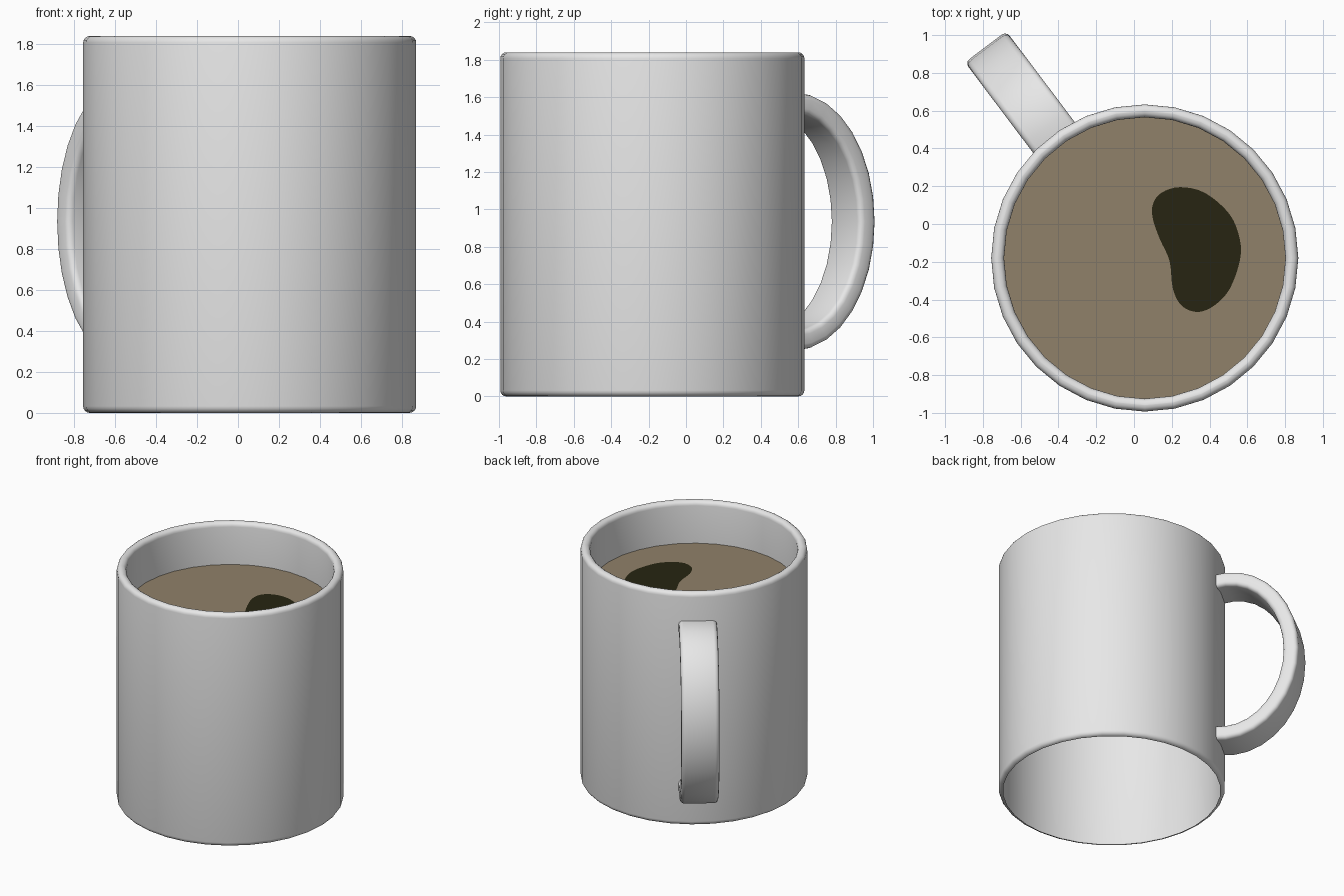
import bpy, math
from mathutils import Vector

if "Cube" in bpy.data.objects:
    bpy.data.objects.remove(bpy.data.objects["Cube"])

CX, CY, R, RI, H = 0.057, -0.18, 0.813, 0.745, 1.84
LEVEL, SEG = 1.51, 32


def material(name, rgb):
    m = bpy.data.materials.new(name)
    m.diffuse_color = (*rgb, 1)
    m.use_nodes = True
    m.node_tree.nodes["Principled BSDF"].inputs["Base Color"].default_value = m.diffuse_color
    return m


def build(name, verts, faces, mat, smooth=True):
    me = bpy.data.meshes.new(name)
    me.from_pydata(verts, [], faces)
    me.materials.append(mat)
    ob = bpy.data.objects.new(name, me)
    bpy.context.collection.objects.link(ob)
    if smooth:
        bpy.ops.object.select_all(action='DESELECT')
        ob.select_set(True)
        bpy.context.view_layer.objects.active = ob
        bpy.ops.object.shade_smooth_by_angle(angle=math.radians(50))
    return ob


def arc(cx, cz, r, a0, a1, n=4):
    return [(cx + r * math.cos(math.radians(a0 + (a1 - a0) * i / n)),
             cz + r * math.sin(math.radians(a0 + (a1 - a0) * i / n))) for i in range(n + 1)]


ceramic = material("grey ceramic", (0.8, 0.8, 0.8))
coffee = material("milky coffee", (0.28, 0.22, 0.143))
dark = material("dark coffee", (0.02, 0.018, 0.006))

# Cup wall: open underside, rounded foot and rim, inner wall down to the drink
b = 0.033
profile = (arc(R - b, b, b, -90, 0) + arc(R - b, H - b, b, 0, 90)
           + arc(RI + b, H - b, b, 90, 180) + [(RI, LEVEL - 0.02)])
verts, faces = [], []
n = len(profile)
for s in range(SEG):
    a = 2 * math.pi * s / SEG
    verts += [(CX + r * math.cos(a), CY + r * math.sin(a), z) for r, z in profile]
for s in range(SEG):
    t = (s + 1) % SEG
    faces += [(s * n + i, t * n + i, t * n + i + 1, s * n + i + 1) for i in range(n - 1)]
build("cup", verts, faces, ceramic)

# Drink surface
ring = [(CX + RI * math.cos(2 * math.pi * s / SEG),
         CY + RI * math.sin(2 * math.pi * s / SEG), LEVEL) for s in range(SEG)]
build("drink", ring, [tuple(range(SEG))], coffee, False)

# Dark swirl: smooth closed outline lying just above the drink
pts = [Vector(p) for p in (
    (.10, .105), (.145, .165), (.243, .195), (.375, .165), (.505, .053), (.56, -.08),
    (.56, -.195), (.507, -.343), (.427, -.430), (.338, -.466), (.253, -.433),
    (.206, -.343), (.188, -.195), (.137, -.08), (.10, .026))]
pts.reverse()
outline = []
for i in range(len(pts)):
    p0, p1, p2, p3 = (pts[(i + k) % len(pts)] for k in (-1, 0, 1, 2))
    for k in range(4):
        t = k / 4
        q = 0.5 * (2 * p1 + (p2 - p0) * t + (2 * p0 - 5 * p1 + 4 * p2 - p3) * t * t
                   + (3 * p1 - p0 - 3 * p2 + p3) * t ** 3)
        outline.append((q.x, q.y, LEVEL + 0.004))
build("dark_swirl", outline, [tuple(range(len(outline)))], dark, False)

# Handle: rounded strap swept along a half ellipse, ends buried in the cup wall
ang = math.radians(127)
out, side = Vector((math.cos(ang), math.sin(ang), 0)), Vector((-math.sin(ang), math.cos(ang), 0))
base = Vector((CX, CY, 0.935))
W, T, c = 0.137, 0.055, 0.03
section = (arc(W - c, T - c, c, 0, 90, 3) + arc(-W + c, T - c, c, 90, 180, 3)
           + arc(-W + c, -T + c, c, 180, 270, 3) + arc(W - c, -T + c, c, 270, 360, 3))
r0, ra, rb = 0.865, 0.48, 0.635
path = [(0.775, rb - 0.01, 0.1, 1)]
N = 16
for i in range(N + 1):
    a = math.pi / 2 - math.pi * i / N
    nx, nz = math.cos(a) / ra, math.sin(a) / rb
    path.append((r0 + ra * math.cos(a), rb * math.sin(a), nx, nz))
path[0] = (0.775, rb - 0.01, 0, 1)
path.append((0.775, -rb + 0.01, 0, -1))
verts, faces = [], []
m = len(section)
for r, z, nx, nz in path:
    l = math.hypot(nx, nz)
    nrm = out * (nx / l) + Vector((0, 0, nz / l))
    ctr = base + out * r + Vector((0, 0, z))
    verts += [tuple(ctr + side * u + nrm * v) for u, v in section]
for i in range(len(path) - 1):
    for j in range(m):
        k = (j + 1) % m
        faces.append((i * m + j, i * m + k, (i + 1) * m + k, (i + 1) * m + j))
handle = build("handle", verts, faces, ceramic)

# Make the strap faces point outward
import bmesh
bm = bmesh.new()
bm.from_mesh(handle.data)
bmesh.ops.recalc_face_normals(bm, faces=bm.faces)
top = max(bm.faces, key=lambda f: f.calc_center_median().z)
if top.normal.z < 0:
    bmesh.ops.reverse_faces(bm, faces=bm.faces)
bm.to_mesh(handle.data)
bm.free()
